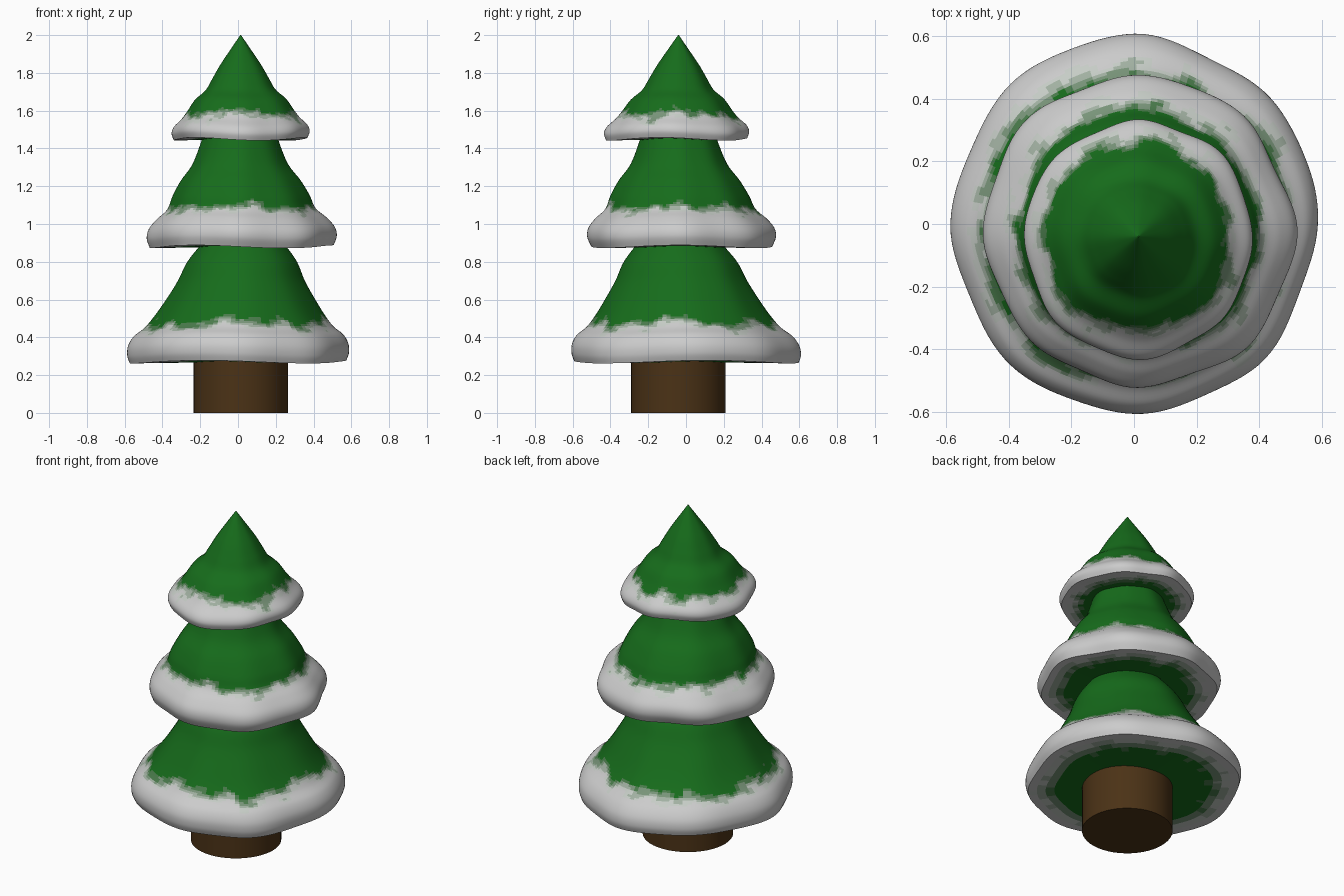
import bpy, bmesh, math
from mathutils import Vector, noise

if "Cube" in bpy.data.objects:
    bpy.data.objects.remove(bpy.data.objects["Cube"])

SEG = 128
SUB = 6
SHADES = 6
GREEN = (0.008, 0.15, 0.011)
SNOW = (0.8, 0.8, 0.8)


def material(name, rgb):
    m = bpy.data.materials.new(name)
    m.diffuse_color = (*rgb, 1)
    m.use_nodes = True
    m.node_tree.nodes["Principled BSDF"].inputs["Base Color"].default_value = m.diffuse_color
    return m


# Foliage to snow shades, so the snow edge fades softly
shades = [material(f"foliage_snow_{i}",
                   [g + (s - g) * (i / (SHADES - 1)) ** 1.6 for g, s in zip(GREEN, SNOW)])
          for i in range(SHADES)]
bark = material("bark", (0.07, 0.032, 0.008))


def finish(obj, angle):
    bpy.ops.object.select_all(action='DESELECT')
    obj.select_set(True)
    bpy.context.view_layer.objects.active = obj
    bpy.ops.object.shade_smooth_by_angle(angle=math.radians(angle))


def spline(pts):
    """Catmull-Rom curve through (radius, z) points."""
    p = [Vector(q) for q in [pts[0], *pts, pts[-1]]]
    out = []
    for a, b, c, d in zip(p, p[1:], p[2:], p[3:]):
        for k in range(SUB):
            t = k / SUB
            out.append(0.5 * (2 * b + (c - a) * t + (2 * a - 5 * b + 4 * c - d) * t * t
                              + (3 * b - a - 3 * c + d) * t ** 3))
    return out + [p[-1]]


def tier(name, profile, low, high, snow_z, snow_r, wobble, seed):
    """Wobbly lathed skirt; low and high are its (x, y, y stretch) at bottom and top."""
    outer = spline(profile)
    z0, z1 = profile[0][1], profile[-1][1]
    r0 = profile[0][0]
    # flat underside rings, then the outer profile
    rings = [Vector((r0 * k / 12, z0)) for k in range(1, 12)] + outer
    bm = bmesh.new()
    grid = []
    for r, z in rings:
        t = max(0, min(1, (z - z0) / (z1 - z0)))
        cx, cy, sy = [a + (b - a) * t for a, b in zip(low, high)]
        row = []
        for i in range(SEG):
            a = 2 * math.pi * i / SEG
            n = noise.noise(Vector((1.6 * math.cos(a), 1.6 * math.sin(a), 3 * z + seed)))
            n += 0.35 * math.cos(8 * a)
            rr = r * (1 + wobble * n * (1 - 0.5 * t))
            dz = 0.008 * math.sin(3 * a + seed) * (1 - t) * r / r0
            row.append(bm.verts.new((cx + rr * math.cos(a), cy + rr * sy * math.sin(a), z + dz)))
        grid.append(row)
    for j, (lo, hi) in enumerate(zip(grid, grid[1:])):
        for i in range(SEG):
            k = (i + 1) % SEG
            f = bm.faces.new((lo[i], lo[k], hi[k], hi[i]))
            a = 2 * math.pi * (i + 0.5) / SEG
            ca, sa = math.cos(a), math.sin(a)
            z = f.calc_center_median().z
            # snow amount from ragged boundary
            if j >= 11:
                n = noise.noise(Vector((4 * ca, 4 * sa, 9 * z + seed)))
                n += 0.7 * noise.noise(Vector((7 * ca, 7 * sa, 45 * z)))
                v = (snow_z + 0.035 * n + 0.03 * max(0, -sa) ** 12
                     + 0.03 * max(0, ca) ** 12 - z) / 0.055 + 0.5
            else:
                n = noise.noise(Vector((5 * ca, 5 * sa, seed)))
                v = ((j + 0.5) / 12 * r0 - snow_r + 0.04 * n) / (0.25 * r0) + 0.5
            f.material_index = round(max(0, min(1, v)) * (SHADES - 1))
    bm.faces.new(grid[0][::-1])
    bm.faces.new(grid[-1])
    bmesh.ops.remove_doubles(bm, verts=bm.verts, dist=1e-5)
    bmesh.ops.recalc_face_normals(bm, faces=bm.faces)
    me = bpy.data.meshes.new(name)
    bm.to_mesh(me)
    bm.free()
    for m in shades:
        me.materials.append(m)
    obj = bpy.data.objects.new(name, me)
    bpy.context.collection.objects.link(obj)
    finish(obj, 50)


# Trunk
bpy.ops.mesh.primitive_cylinder_add(vertices=48, radius=0.25, depth=0.29,
                                    location=(0.015, -0.04, 0.145))
trunk = bpy.context.object
trunk.name = "trunk"
trunk.data.materials.append(bark)
finish(trunk, 40)

# Three foliage skirts, bottom to top
tier("lower_branches",
     [(0.568, 0.27), (0.58, 0.31), (0.575, 0.36), (0.545, 0.41), (0.49, 0.455), (0.44, 0.52),
      (0.385, 0.61), (0.335, 0.70), (0.29, 0.80), (0.222, 0.89)],
     (0, 0, 1.03), (0.025, -0.035, 1.03), 0.455, 0.42, 0.03, 1.0)
tier("middle_branches",
     [(0.475, 0.88), (0.494, 0.93), (0.485, 0.98), (0.445, 1.03), (0.39, 1.08), (0.36, 1.15),
      (0.315, 1.23), (0.25, 1.32), (0.198, 1.455)],
     (0.012, -0.025, 1.0), (0.012, -0.04, 1.0), 1.065, 0.35, 0.045, 1.6)
tier("top_branches",
     [(0.35, 1.45), (0.362, 1.485), (0.35, 1.52), (0.31, 1.56), (0.28, 1.60), (0.24, 1.66),
      (0.185, 1.71), (0.15, 1.77), (0.11, 1.84), (0.06, 1.915), (0.002, 2.0)],
     (0.014, -0.046, 1.05), (0.014, -0.04, 1.0), 1.56, 0.25, 0.04, 2.3)
